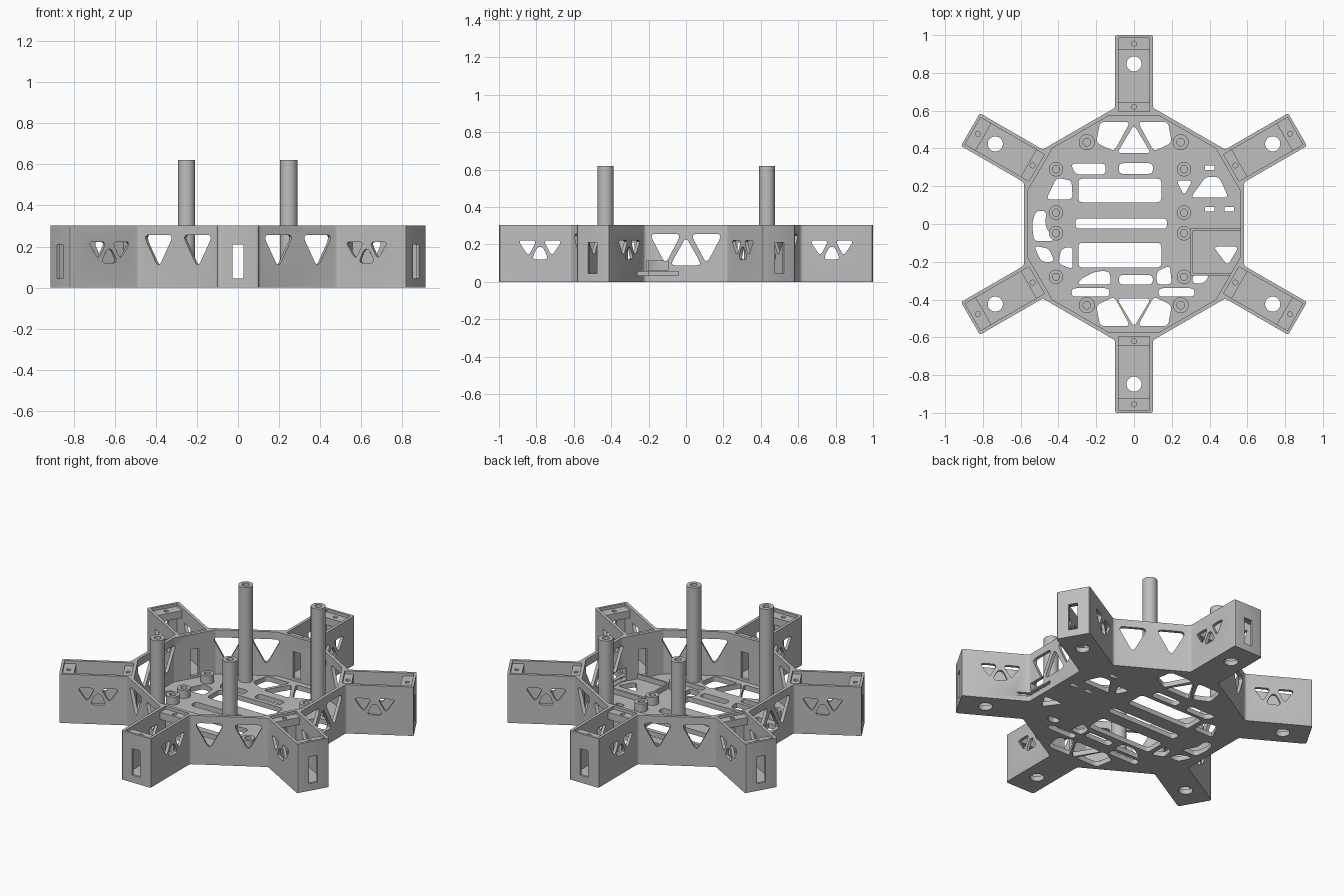
import bpy, bmesh, math
from mathutils import Matrix, Vector

if "Cube" in bpy.data.objects:
    bpy.data.objects.remove(bpy.data.objects["Cube"])

grey = bpy.data.materials.new("plain grey")
grey.diffuse_color = (0.52, 0.52, 0.52, 1)
grey.use_nodes = True
grey.node_tree.nodes["Principled BSDF"].inputs["Base Color"].default_value = grey.diffuse_color
ARMS = [math.radians(30 + 60 * k) for k in range(6)]
SIDES = [math.radians(60 * k) for k in range(6)]


def rounded(pts, r, n=4):
    """Round every corner of a 2D polygon."""
    out = []
    for i, p in enumerate(pts):
        p, a, b = Vector(p), Vector(pts[i - 1]), Vector(pts[(i + 1) % len(pts)])
        s = p + (a - p).normalized() * min(r, (a - p).length * 0.45)
        e = p + (b - p).normalized() * min(r, (b - p).length * 0.45)
        for j in range(n + 1):
            t = j / n
            out.append(s * (1 - t) ** 2 + p * 2 * t * (1 - t) + e * t * t)
    return out


def rect(x0, x1, y0, y1):
    return [(x0, y0), (x1, y0), (x1, y1), (x0, y1)]


def circle(x, y, r, n=32):
    return [(x + r * math.cos(2 * math.pi * i / n), y + r * math.sin(2 * math.pi * i / n)) for i in range(n)]


def prism(bm, pts, lo, hi, mat=Matrix()):
    a = [bm.verts.new(mat @ Vector((p[0], p[1], lo))) for p in pts]
    b = [bm.verts.new(mat @ Vector((p[0], p[1], hi))) for p in pts]
    bm.faces.new(a[::-1])
    bm.faces.new(b)
    for i in range(len(pts)):
        j = (i + 1) % len(pts)
        bm.faces.new((a[i], a[j], b[j], b[i]))


def upright(a):
    """Frame for a vertical wall: u along wall, v up, w outward."""
    c, s = math.cos(a), math.sin(a)
    return Matrix(((-s, 0, c, 0), (c, 0, s, 0), (0, 1, 0, 0), (0, 0, 0, 1)))


def turn(pts, a):
    c, s = math.cos(a), math.sin(a)
    return [(x * c - y * s, x * s + y * c) for x, y in pts]


def finish(bm, name):
    bmesh.ops.recalc_face_normals(bm, faces=bm.faces)
    me = bpy.data.meshes.new(name)
    bm.to_mesh(me)
    bm.free()
    me.materials.append(grey)
    ob = bpy.data.objects.new(name, me)
    bpy.context.collection.objects.link(ob)
    return ob


def cut(ob, bm):
    tool = finish(bm, "cutter")
    tool.hide_render = True
    m = ob.modifiers.new("cut", 'BOOLEAN')
    m.operation, m.solver, m.object, m.use_self = 'DIFFERENCE', 'EXACT', tool, True
    bpy.context.view_layer.objects.active = ob
    bpy.ops.object.modifier_apply(modifier=m.name)
    bpy.data.objects.remove(tool)


# chassis: hexagon with six arms
outline, inner = [], []
for a in ARMS:
    outline += turn([(0.6155, -0.1), (1, -0.1), (1, 0.1), (0.6155, 0.1)], a)
    inner += turn([(0.575, -0.13), (0.575, 0.13)], a)
bm = bmesh.new()
prism(bm, rounded(outline, 0.012, 3), 0, 0.303)
chassis = finish(bm, "chassis")

# open cavities of body and arms
bm = bmesh.new()
prism(bm, inner, 0.03, 0.5)
for a in ARMS:
    prism(bm, turn(rect(0.595, 0.985, -0.082, 0.082), a), 0.03, 0.5)
cut(chassis, bm)

# windows in the walls
bm = bmesh.new()
for a in SIDES:
    m = upright(a)
    for s in (-1, 1):
        prism(bm, rounded([(s * 0.025, 0.257), (s * 0.195, 0.257), (s * 0.11, 0.095)], 0.035), 0.54, 0.61, m)
    if abs(math.sin(a)) < 0.1:
        prism(bm, rounded([(-0.085, 0.088), (0.085, 0.088), (0, 0.24)], 0.03), 0.54, 0.61, m)
for a in ARMS:
    for lo, hi in ((0.56, 0.61), (0.97, 1.02)):
        prism(bm, rect(-0.027, 0.027, 0.045, 0.21), lo, hi, upright(a))
    for s in (-1, 1):
        m = upright(a - s * math.pi / 2)
        for f in (-1, 1):
            tri = [(0.78 + f * 0.018, 0.222), (0.78 + f * 0.118, 0.222), (0.78 + f * 0.062, 0.137)]
            prism(bm, rounded([(s * r, z) for r, z in tri], 0.025), 0.07, 0.12, m)
        mid = [(0.735, 0.12), (0.825, 0.12), (0.795, 0.187), (0.765, 0.187)]
        prism(bm, rounded([(s * r, z) for r, z in mid], 0.025), 0.07, 0.12, m)
cut(chassis, bm)

# port slot for the side bay
bm = bmesh.new()
prism(bm, rect(-0.26, -0.04, 0.035, 0.055), 0.55, 0.68, upright(0))
prism(bm, rect(-0.21, -0.095, 0.064, 0.112), 0.55, 0.6, upright(0))
cut(chassis, bm)

# floor openings
holes = [rect(-0.31, 0.175, -0.025, 0.03), rect(-0.295, 0.145, 0.115, 0.24),
         rect(-0.295, 0.145, -0.23, -0.10), rect(-0.08, 0.10, 0.265, 0.322),
         rect(-0.08, 0.10, -0.32, -0.27),
         [(-0.335, 0.32), (-0.15, 0.32), (-0.15, 0.262), (-0.31, 0.262)],
         [(-0.41, 0.245), (-0.33, 0.23), (-0.325, 0.13), (-0.465, 0.13)],
         [(-0.52, 0.07), (-0.465, 0.07), (-0.47, -0.01), (-0.42, -0.09), (-0.53, -0.09), (-0.54, 0)],
         [(-0.53, -0.115), (-0.45, -0.13), (-0.42, -0.2), (-0.49, -0.2)],
         [(-0.385, -0.13), (-0.325, -0.12), (-0.325, -0.24), (-0.4, -0.21)],
         [(-0.20, -0.25), (-0.13, -0.25), (-0.12, -0.32), (-0.30, -0.32), (-0.28, -0.29)],
         [(0.12, -0.25), (0.19, -0.22), (0.20, -0.32), (0.12, -0.32)],
         [(0.31, -0.27), (0.40, -0.27), (0.37, -0.315), (0.31, -0.315)],
         rect(-0.33, -0.13, -0.385, -0.34), rect(0.13, 0.32, -0.385, -0.34),
         [(0.225, 0.23), (0.31, 0.23), (0.265, 0.15)],
         [(0.38, 0.25), (0.45, 0.25), (0.50, 0.14), (0.30, 0.14)],
         [(0.42, -0.12), (0.555, -0.12), (0.495, -0.22)]]
for sy, y0 in ((1, 0), (-1, -0.02)):
    holes.append([(-0.09, y0 + sy * 0.375), (0.09, y0 + sy * 0.375), (0, y0 + sy * 0.525)])
    for sx in (-1, 1):
        holes.append([(sx * x, sy * y) for x, y in ((0.02, 0.54), (0.18, 0.54), (0.20, 0.43), (0.105, 0.385))])
bm = bmesh.new()
for h in holes:
    prism(bm, rounded(h, 0.024), -0.1, 0.1)
for x, y in ((0.375, 0.285), (0.375, 0.065), (0.48, 0.065)):
    prism(bm, rect(x, x + 0.05, y, y + 0.026), -0.1, 0.1)
for a in ARMS:
    prism(bm, turn(circle(0.848, 0, 0.04), a), -0.1, 0.1)
cut(chassis, bm)

# screw tabs inside each arm
bm, drill = bmesh.new(), bmesh.new()
for a in ARMS:
    for lo, hi, r in ((0.59, 0.645, 0.62), (0.92, 0.99, 0.955)):
        prism(bm, turn(rect(lo, hi, -0.09, 0.09), a), 0.24, 0.285)
        prism(drill, turn(circle(r, 0, 0.013, 16), a), 0.2, 0.35)
tabs = finish(bm, "arm_screw_tabs")
cut(tabs, drill)


def tube(name, x, y, r, ri, z0, z1, n=32):
    bm = bmesh.new()
    loops = [[bm.verts.new((px, py, z)) for px, py in circle(x, y, q, n)]
             for q, z in ((r, z0), (r, z1), (ri, z1), (ri, z0))]
    for k in range(4):
        p, q = loops[k], loops[(k + 1) % 4]
        for i in range(n):
            j = (i + 1) % n
            bm.faces.new((p[i], p[j], q[j], q[i]))
    return finish(bm, name)


# tall posts and short mounting bosses
for x in (-0.25, 0.247):
    for y in (-0.43, 0.433):
        tube("tall_post", x, y, 0.042, 0.02, 0.015, 0.62)
for x in (-0.413, 0.265):
    for y in (-0.28, -0.049, 0.06, 0.29):
        tube("mounting_boss", x, y, 0.038, 0.019, 0.015, 0.08)

# board bay rim
bm = bmesh.new()
prism(bm, rect(0.30, 0.565, -0.272, -0.02), 0.02, 0.06)
rim = finish(bm, "board_bay_rim")
bm = bmesh.new()
prism(bm, rect(0.312, 0.6, -0.26, -0.034), -0.1, 0.2)
cut(rim, bm)

# smooth round parts, keep edges sharp
for ob in list(bpy.context.scene.objects):
    bpy.ops.object.select_all(action='DESELECT')
    ob.select_set(True)
    bpy.context.view_layer.objects.active = ob
    bpy.ops.object.shade_smooth_by_angle(angle=math.radians(30))
